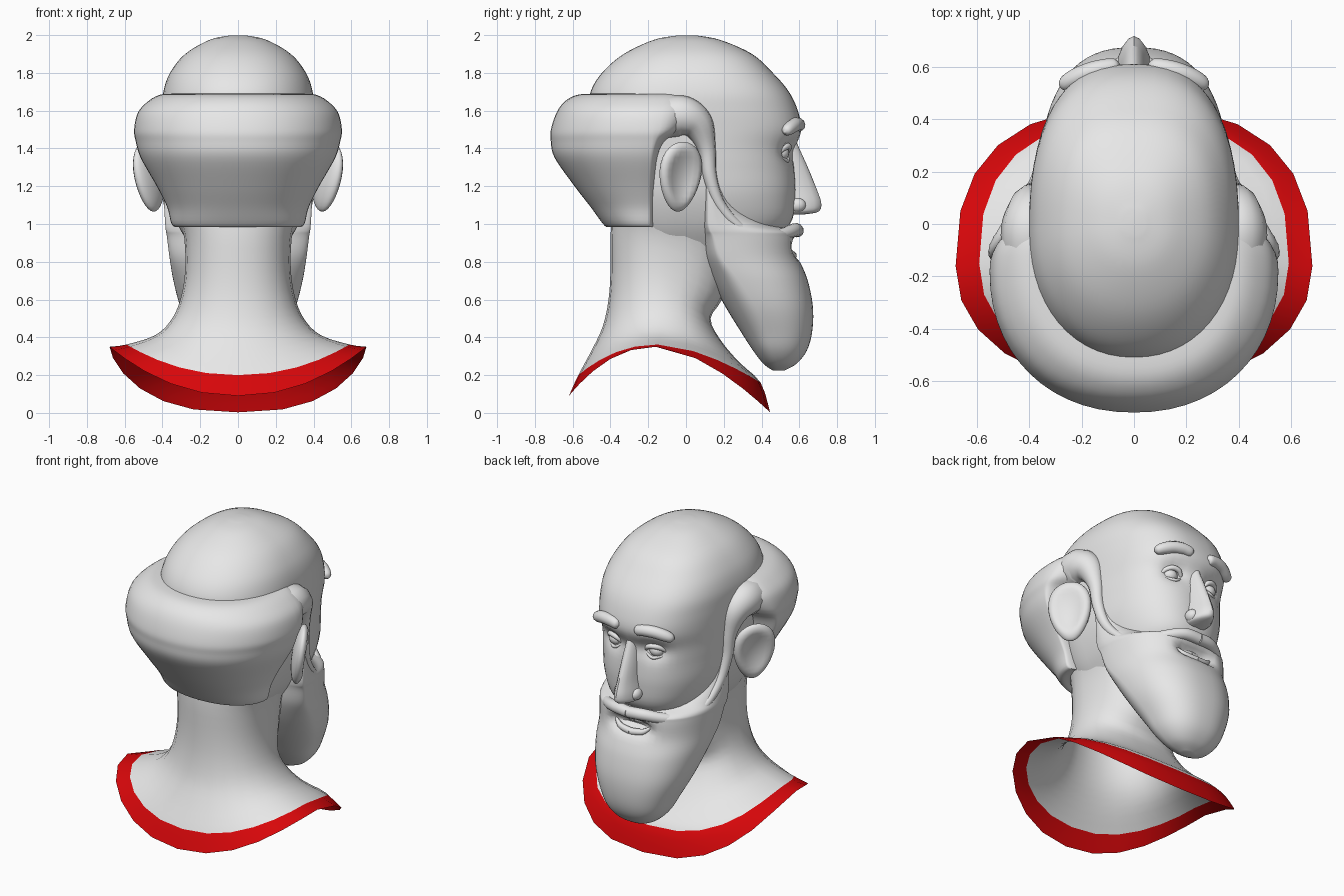
import bpy, bmesh, math
from mathutils import Vector, Matrix

if "Cube" in bpy.data.objects:
    bpy.data.objects.remove(bpy.data.objects["Cube"])


def material(name, rgb):
    m = bpy.data.materials.new(name)
    m.diffuse_color = (*rgb, 1)
    m.use_nodes = True
    m.node_tree.nodes["Principled BSDF"].inputs["Base Color"].default_value = m.diffuse_color
    return m


GREY = material("clay grey", (0.8, 0.8, 0.8))
RED = material("collar red", (0.68, 0.002, 0.003))


def finish(bm, name, mats=(GREY,), mirror=False, angle=50):
    bmesh.ops.recalc_face_normals(bm, faces=bm.faces)
    me = bpy.data.meshes.new(name)
    bm.to_mesh(me)
    bm.free()
    for m in mats:
        me.materials.append(m)
    ob = bpy.data.objects.new(name, me)
    bpy.context.collection.objects.link(ob)
    shade(ob, angle)
    if mirror:
        ob.modifiers.new("mirror", 'MIRROR').use_clip = False
    return ob


def shade(ob, angle=50):
    bpy.ops.object.select_all(action='DESELECT')
    ob.select_set(True)
    bpy.context.view_layer.objects.active = ob
    bpy.ops.object.shade_smooth_by_angle(angle=math.radians(angle))


def catmull(rows, sub):
    """Smoothly subdivide a list of equal-length number rows."""
    out = []
    n = len(rows)
    for i in range(n - 1):
        p = [rows[max(0, min(n - 1, i + k))] for k in (-1, 0, 1, 2)]
        for s in range(sub):
            t = s / sub
            out.append([0.5 * (2 * b + (c - a) * t + (2 * a - 5 * b + 4 * c - d) * t * t
                               + (3 * b - a - 3 * c + d) * t ** 3) for a, b, c, d in zip(*p)])
    out.append(list(rows[-1]))
    return out


def loft(name, rings, segs=40, sub=5, power=2.3, caps=True, shape=None, red_rows=0):
    """Rings: half width, back y, centre y, front y, side z, [back z, front z]."""
    rings = [r if len(r) == 7 else (*r, r[4], r[4]) for r in rings]
    bm = bmesh.new()
    rows = []
    for xh, yb, yc, yf, zs, zb, zf in catmull(rings, sub):
        row = []
        for k in range(segs):
            a = 2 * math.pi * k / segs
            s, c = math.sin(a), math.cos(a)
            e = 2 / power if c > 0 else 2 / 2.15
            x = xh * math.copysign(abs(s) ** e, s)
            w = abs(c)
            y = yc + (yf - yc if c > 0 else yb - yc) * w ** e
            z = zs + ((zf - zs) * w ** 1.3 if c > 0 else (zb - zs) * w * w)
            v = Vector((x, y, z))
            row.append(bm.verts.new(shape(v) if shape else v))
        rows.append(row)
    for i in range(len(rows) - 1):
        for k in range(segs):
            j = (k + 1) % segs
            f = bm.faces.new((rows[i][k], rows[i][j], rows[i + 1][j], rows[i + 1][k]))
            f.material_index = 1 if i < red_rows else 0
    if caps:
        bm.faces.new(rows[0])
        bm.faces.new(rows[-1])
    return finish(bm, name, (GREY, RED) if red_rows else (GREY,))


def tube(name, pts, mirror=True, flat=6):
    """Rounded sweep through points (x, y, z, radius)."""
    cu = bpy.data.curves.new(name, 'CURVE')
    cu.dimensions = '3D'
    cu.bevel_depth = 1
    cu.bevel_resolution = 4
    cu.use_fill_caps = True
    path = catmull(pts, flat)
    sp = cu.splines.new('POLY')
    sp.points.add(len(path) - 1)
    for p, q in zip(sp.points, path):
        p.co = (*q[:3], 1)
        p.radius = max(q[3], 0.002)
    ob = bpy.data.objects.new(name, cu)
    bpy.context.collection.objects.link(ob)
    cu.materials.append(GREY)
    bpy.ops.object.select_all(action='DESELECT')
    ob.select_set(True)
    bpy.context.view_layer.objects.active = ob
    bpy.ops.object.convert(target='MESH')
    shade(ob, 60)
    if mirror:
        ob.modifiers.new("mirror", 'MIRROR')
    return ob


def ball(name, centre, scale, turn=0.0, shape=None, mirror=True):
    bm = bmesh.new()
    bmesh.ops.create_uvsphere(bm, u_segments=24, v_segments=16, radius=1)
    for v in bm.verts:
        if shape:
            v.co = shape(v.co)
    bm.transform(Matrix.Translation(centre) @ Matrix.Rotation(turn, 4, 'Z')
                 @ Matrix.Diagonal((*scale, 1)))
    return finish(bm, name, mirror=mirror)


# Neck flaring into shoulders, with the red collar band as its open rim
loft("neck_and_collar", [
    (.68, -.62, -.16, .445, .35, .09, .003),
    (.59, -.57, -.15, .395, .362, .20, .16),
    (.44, -.495, -.14, .28, .41, .34, .27),
    (.355, -.44, -.13, .18, .49, .46, .39),
    (.305, -.41, -.13, .13, .60, .60, .50),
    (.28, -.40, -.13, .19, .75, .75, .60),
    (.285, -.40, -.13, .22, .93, .93, .75),
    (.32, -.39, -.13, .22, 1.05, 1.05, .95)],
    segs=24, sub=3, power=2.55, caps=False, red_rows=3)


# Head with eye sockets pressed in
def sockets(v):
    if v.y > .3:
        d = ((abs(v.x) - .14) / .075) ** 2 + ((v.z - 1.385) / .06) ** 2
        v.y -= .05 * math.exp(-d)
    return v


loft("head", [
    (.16, -.20, -.05, .18, .74), (.25, -.30, -.05, .40, .88),
    (.32, -.37, -.05, .55, 1.0), (.37, -.42, -.05, .58, 1.15),
    (.385, -.46, -.05, .575, 1.3), (.39, -.49, -.05, .58, 1.4),
    (.395, -.51, -.05, .61, 1.5), (.40, -.515, -.05, .592, 1.6),
    (.395, -.505, -.03, .545, 1.7), (.36, -.445, -.02, .46, 1.8),
    (.28, -.33, 0, .35, 1.9), (.15, -.17, 0, .18, 1.975),
    (.04, -.04, 0, .05, 1.999)], segs=56, power=2.6, shape=sockets)


# Beard with a mouth hollow
def mouth(v):
    if v.y > .35:
        d = (v.x / .13) ** 4 + ((v.z - .875) / .042) ** 2
        v.y -= .085 * math.exp(-d)
    return v


loft("beard", [
    (.04, .46, .49, .52, .224), (.13, .41, .48, .585, .26),
    (.20, .355, .46, .64, .33), (.25, .29, .43, .668, .43),
    (.305, .21, .37, .672, .56), (.342, .135, .28, .645, .70),
    (.362, .095, .19, .60, .82), (.376, .085, .15, .59, .93),
    (.382, .085, .13, .57, .965), (.386, .085, .12, .44, 1.01),
    (.392, .085, .12, .29, 1.12), (.395, .085, .12, .20, 1.3),
    (.395, .085, .12, .17, 1.45)], segs=56, power=2.4, shape=mouth)

# Thick hair roll around the back of the head, reaching forward over the ears
loft("hair", [
    (.28, -.40, -.18, -.17, .992), (.345, -.43, -.20, -.165, .99),
    (.375, -.505, -.20, -.165, 1.09), (.43, -.59, -.20, -.16, 1.2),
    (.515, -.695, -.19, -.145, 1.35), (.542, -.716, -.18, -.10, 1.44),
    (.55, -.715, -.18, .01, 1.50), (.53, -.685, -.18, .07, 1.59),
    (.475, -.64, -.17, .06, 1.65), (.41, -.57, -.16, .03, 1.685),
    (.33, -.45, -.15, -.02, 1.69)], segs=56, power=2.8)

# Hair arch over the ear, running down as a sideburn into the moustache
tube("sideburn_and_moustache", [
    (.38, -.20, 1.55, .10), (.395, -.10, 1.565, .108), (.40, -.01, 1.57, .106),
    (.392, .065, 1.52, .085), (.385, .11, 1.40, .048), (.38, .128, 1.25, .036),
    (.362, .18, 1.10, .03), (.333, .29, .98, .026), (.285, .41, .935, .026),
    (.20, .51, .947, .032), (.10, .574, .968, .036), (0, .588, .965, .036)])


# Ears: cupped discs leaning outward, tapering to the lobe
def cup(v):
    r = math.hypot(v.y, v.z)
    if v.x > 0:
        v.x -= .9 * max(0, 1 - (r / .8) ** 2)
    v.y *= 1 + .22 * v.z
    v.x += .5 * v.z
    return v


ball("ear", (.467, -.03, 1.25), (.05, .128, .185), math.radians(34), cup)

# Nose
loft("nose", [
    (.035, .48, .52, .575, 1.46), (.04, .48, .53, .60, 1.40),
    (.052, .48, .53, .645, 1.30), (.062, .48, .53, .69, 1.19),
    (.074, .48, .54, .716, 1.11), (.074, .48, .54, .70, 1.065),
    (.04, .48, .54, .62, 1.05)], segs=20, power=1.8)
ball("nostril", (.055, .59, 1.10), (.035, .045, .038))

# Eyes, eyelids and eyebrows
ball("eyeball", (.145, .497, 1.375), (.048, .048, .042))
tube("upper_eyelid", [
    (.085, .53, 1.37, .008), (.11, .545, 1.402, .015), (.15, .54, 1.412, .016),
    (.185, .515, 1.40, .015), (.21, .488, 1.37, .008)])
tube("lower_eyelid", [
    (.09, .535, 1.36, .006), (.14, .538, 1.335, .010), (.205, .493, 1.355, .006)])
tube("eyebrow", [
    (.062, .60, 1.518, .004), (.07, .60, 1.52, .03), (.12, .592, 1.528, .036),
    (.18, .575, 1.525, .037), (.235, .55, 1.508, .035), (.268, .53, 1.492, .026),
    (.28, .522, 1.485, .004)])

# Teeth and lower lip in the mouth hollow
tube("teeth", [(.10, .485, .905, .008), (.06, .50, .90, .024), (0, .508, .90, .026)])
tube("lower_lip", [(.13, .535, .885, .005), (.08, .555, .845, .018), (0, .565, .832, .022)])
